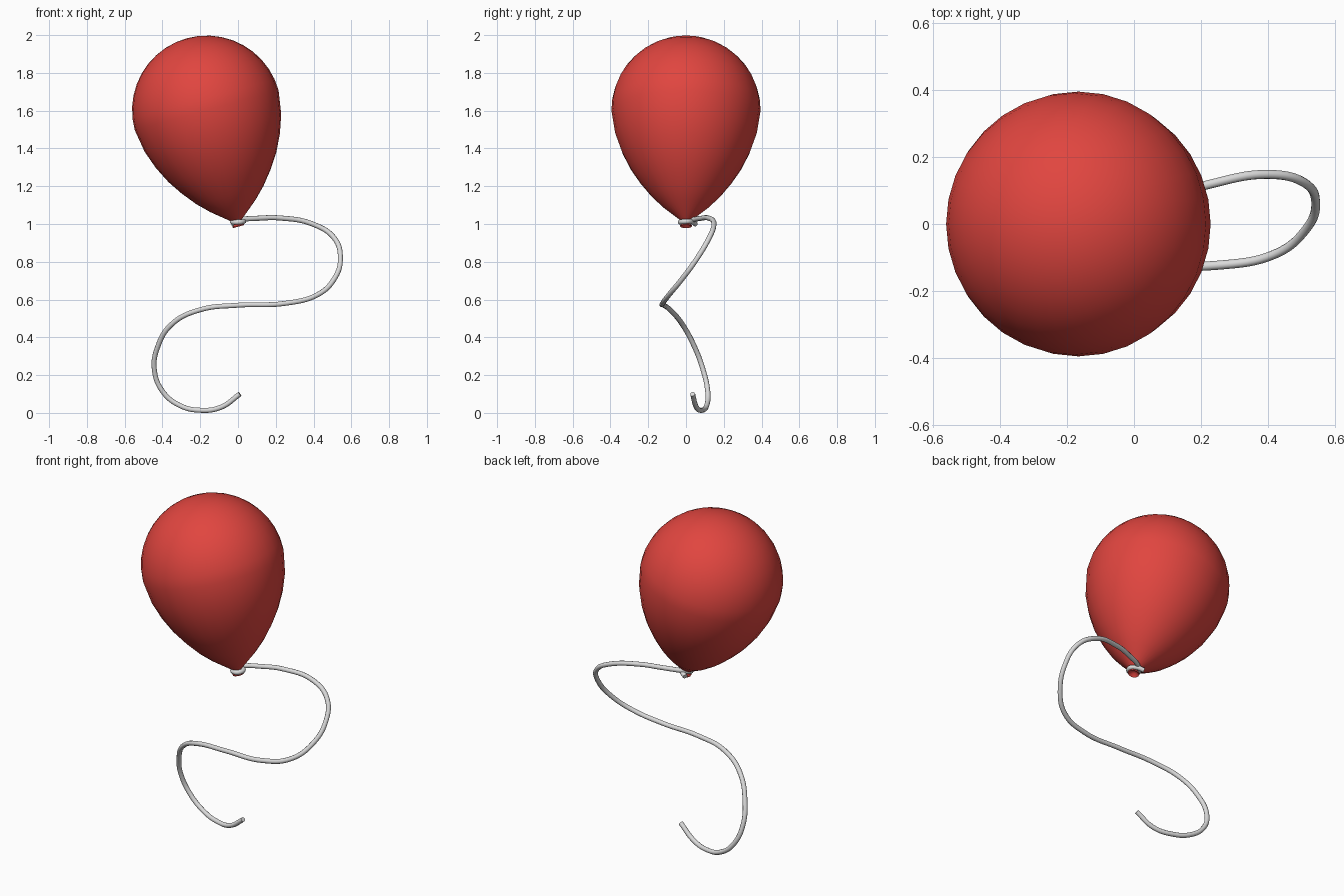
import bpy, bmesh
from math import sin, cos, pi, radians
from mathutils import Vector

cube = bpy.data.objects.get("Cube")
if cube:
    bpy.data.objects.remove(cube, do_unlink=True)


def make_material(name, rgb):
    mat = bpy.data.materials.new(name)
    mat.use_nodes = True
    colour = (*rgb, 1.0)
    mat.diffuse_color = colour
    mat.node_tree.nodes["Principled BSDF"].inputs["Base Color"].default_value = colour
    return mat


def activate(obj):
    bpy.ops.object.select_all(action="DESELECT")
    obj.select_set(True)
    bpy.context.view_layer.objects.active = obj


def lathe(name, profile, sides, mat):
    """Spin a (radius, height) profile around z."""
    bm = bmesh.new()
    verts = [bm.verts.new((r, 0, h)) for r, h in profile]
    edges = [bm.edges.new(pair) for pair in zip(verts, verts[1:])]
    bmesh.ops.spin(bm, geom=verts + edges, cent=(0, 0, 0), axis=(0, 0, 1),
                   angle=2 * pi, steps=sides)
    bmesh.ops.remove_doubles(bm, verts=bm.verts, dist=0.0001)
    bmesh.ops.recalc_face_normals(bm, faces=bm.faces)
    mesh = bpy.data.meshes.new(name)
    bm.to_mesh(mesh)
    bm.free()
    mesh.materials.append(mat)
    obj = bpy.data.objects.new(name, mesh)
    bpy.context.collection.objects.link(obj)
    activate(obj)
    bpy.ops.object.shade_smooth_by_angle(angle=radians(50))
    return obj


def tube(name, points, radius, mat):
    """Sweep a round cord along a smooth path."""
    curve = bpy.data.curves.new(name, "CURVE")
    curve.dimensions = "3D"
    curve.bevel_depth = radius
    curve.bevel_resolution = 3
    curve.resolution_u = 8
    curve.use_fill_caps = True
    spline = curve.splines.new("BEZIER")
    spline.bezier_points.add(len(points) - 1)
    for bp, p in zip(spline.bezier_points, points):
        bp.co = Vector(p)
        bp.handle_left_type = bp.handle_right_type = "AUTO"
    curve.materials.append(mat)
    obj = bpy.data.objects.new(name, curve)
    bpy.context.collection.objects.link(obj)
    activate(obj)
    bpy.ops.object.convert(target="MESH")
    obj = bpy.context.object
    bpy.ops.object.shade_smooth_by_angle(angle=radians(50))
    return obj


red = make_material("balloon red", (0.75, 0.06, 0.05))
grey = make_material("string light grey", (0.7, 0.7, 0.7))

# Balloon: hollow flared lip, pinched neck, teardrop lower half, round crown
RADIUS, CENTRE = 0.395, 0.625
profile = [(0, 0.005), (0.015, 0), (0.03, -0.014), (0.032, -0.008), (0.02, 0.005),
           (0.02, 0.015), (0.04, 0.03), (0.125, 0.1), (0.185, 0.16), (0.245, 0.235),
           (0.295, 0.31), (0.34, 0.4), (0.375, 0.5)]
STEPS = 10
for i in range(STEPS):
    a = i / STEPS * pi / 2
    profile.append((RADIUS * cos(a), CENTRE + RADIUS * sin(a)))
profile.append((0, CENTRE + RADIUS))
balloon = lathe("balloon", profile, 32, red)
balloon.location.z = 1
balloon.rotation_euler.y = radians(-15.4)

# String: short tail, one turn round the neck, then a trailing S-shaped curl
tail = [(-0.03, 0.05, 1), (0.005, 0.032, 1.012)]
turn = [(0.03, 0, 1.014), (0, -0.03, 1.01), (-0.03, 0, 1.012), (0, 0.035, 1.022)]
curl = [(0.1, 0.08, 1.03), (0.22, 0.117, 1.032), (0.4, 0.148, 0.998),
        (0.51, 0.122, 0.925), (0.542, 0.06, 0.82), (0.51, -0.02, 0.71),
        (0.42, -0.09, 0.625), (0.25, -0.123, 0.58), (0, -0.118, 0.57),
        (-0.2, -0.085, 0.546), (-0.35, -0.02, 0.47), (-0.425, 0.045, 0.35),
        (-0.443, 0.09, 0.23), (-0.4, 0.115, 0.115), (-0.31, 0.11, 0.04),
        (-0.2, 0.085, 0.014), (-0.09, 0.055, 0.03), (0.01, 0.035, 0.1)]
tube("string", tail + turn + curl, 0.0135, grey)
